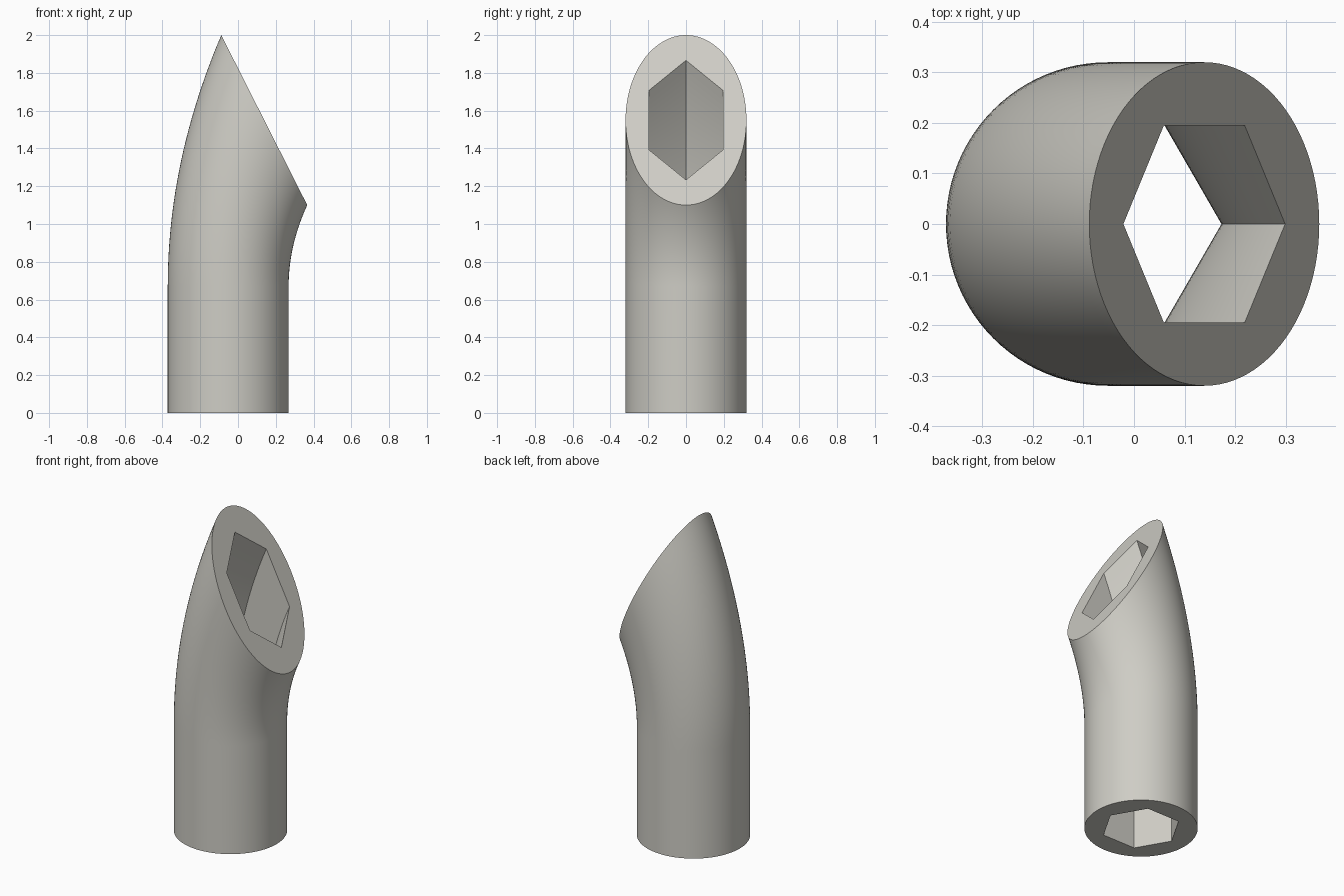
import bpy, bmesh, math

if "Cube" in bpy.data.objects:
    bpy.data.objects.remove(bpy.data.objects["Cube"])

SIDES = 96          # points round each section, a multiple of six
STEPS = 24          # rings along the bend
RADIUS, HEX = 0.32, 0.225
BEND_Z = 0.67       # end of the straight length


def circle_point(i):
    a = 2 * math.pi * i / SIDES
    return RADIUS * math.cos(a), RADIUS * math.sin(a)


def hex_point(i):
    a = 2 * math.pi * i / SIDES
    local = a % (math.pi / 3) - math.pi / 6
    r = HEX * math.cos(math.pi / 6) / math.cos(local)
    return r * math.cos(a), r * math.sin(a)


def place(u, v, t):
    """Sweep a section point from the straight pipe (t=0) to the slanted cut (t=1)."""
    x0 = -0.052 + u
    x1 = 0.139 + u * 0.2275 / RADIUS
    z1 = 1.55 - u * 0.45 / RADIUS
    return x0 + (x1 - x0) * t * t, v, BEND_Z + (z1 - BEND_Z) * t


def wall(bm, section):
    """Rings of one wall: base, then along the bend."""
    pts = [section(i) for i in range(SIDES)]
    rings = [[bm.verts.new((u - 0.052, v, 0)) for u, v in pts]]
    for s in range(STEPS + 1):
        rings.append([bm.verts.new(place(u, v, s / STEPS)) for u, v in pts])
    return rings


def bridge(bm, a, b, smooth):
    for i in range(SIDES):
        j = (i + 1) % SIDES
        bm.faces.new((a[i], a[j], b[j], b[i])).smooth = smooth


bm = bmesh.new()
outer = wall(bm, circle_point)
bore = wall(bm, hex_point)
for a, b in zip(outer, outer[1:]):      # round outside
    bridge(bm, a, b, True)
for a, b in zip(bore, bore[1:]):        # six-sided bore
    bridge(bm, b, a, True)
bridge(bm, outer[-1], bore[-1], False)  # slanted cut face
bridge(bm, bore[0], outer[0], False)    # base face
bmesh.ops.recalc_face_normals(bm, faces=bm.faces)

mesh = bpy.data.meshes.new("bent_pipe")
bm.to_mesh(mesh)
bm.free()
pipe = bpy.data.objects.new("bent_pipe", mesh)
bpy.context.collection.objects.link(pipe)

grey = bpy.data.materials.new("warm_grey")
grey.diffuse_color = (0.62, 0.61, 0.56, 1)
grey.use_nodes = True
grey.node_tree.nodes["Principled BSDF"].inputs["Base Color"].default_value = grey.diffuse_color
mesh.materials.append(grey)

# Keep the rims and bore corners sharp
bpy.context.view_layer.objects.active = pipe
pipe.select_set(True)
bpy.ops.object.shade_smooth_by_angle(angle=math.radians(30))
